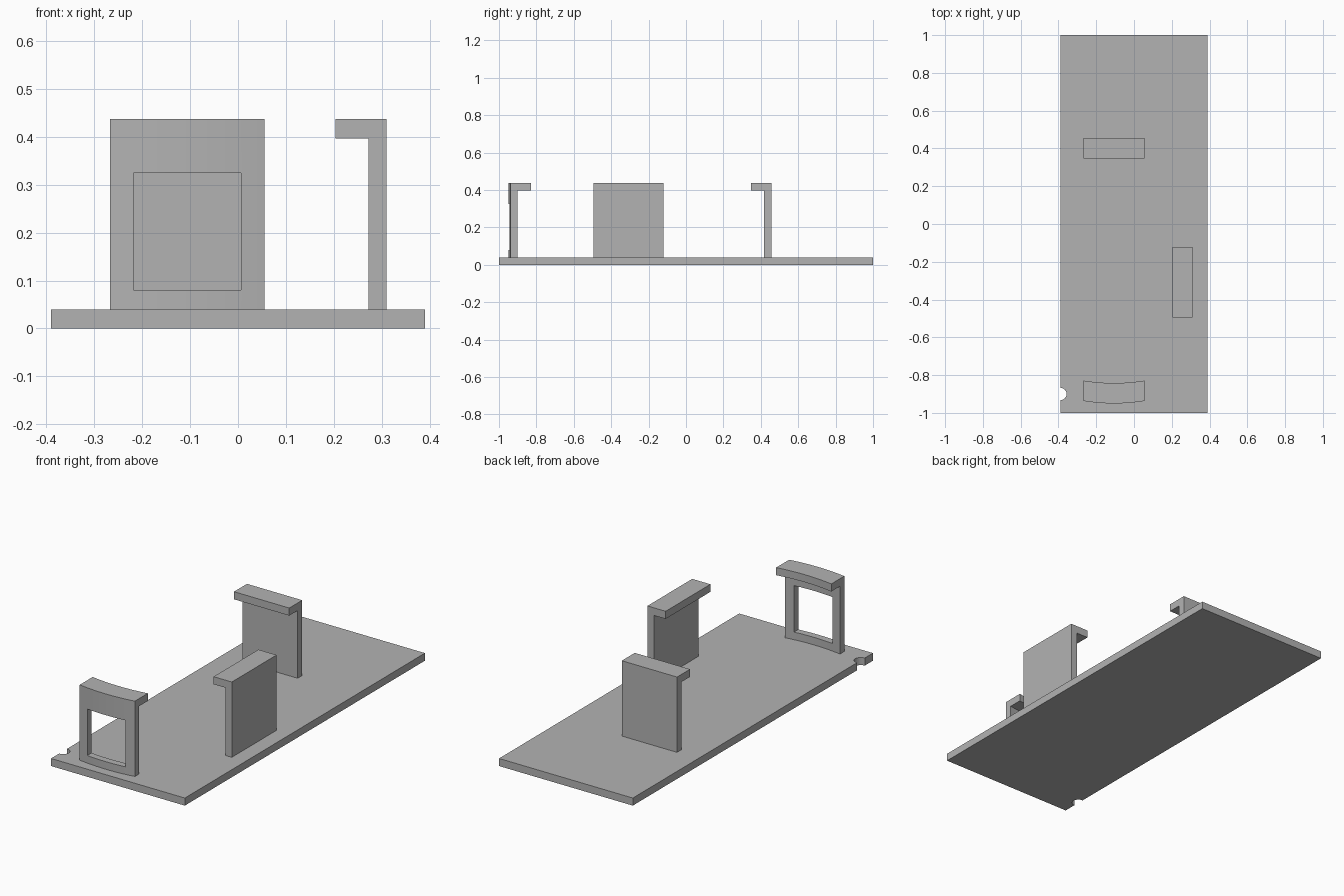
import bpy
import bmesh
import math
from mathutils import Matrix, Vector

cube = bpy.data.objects.get("Cube")
if cube:
    bpy.data.objects.remove(cube, do_unlink=True)

GREY = (0.45, 0.45, 0.45, 1.0)
grey = bpy.data.materials.new("plain_grey")
grey.use_nodes = True
grey.diffuse_color = GREY
grey.node_tree.nodes["Principled BSDF"].inputs["Base Color"].default_value = GREY

BASE_H = 0.04
TOP = 0.437
LIP_Z = 0.397


def finish(bm, name):
    bmesh.ops.recalc_face_normals(bm, faces=bm.faces)
    mesh = bpy.data.meshes.new(name)
    bm.to_mesh(mesh)
    bm.free()
    mesh.materials.append(grey)
    obj = bpy.data.objects.new(name, mesh)
    bpy.context.collection.objects.link(obj)
    return obj


def box(name, low, high):
    low, high = Vector(low), Vector(high)
    bm = bmesh.new()
    size = Matrix.Diagonal((*(high - low), 1))
    bmesh.ops.create_cube(bm, size=1, matrix=Matrix.Translation((low + high) / 2) @ size)
    return finish(bm, name)


def cut(obj, cutter):
    """Subtract the cutter, bake the result and discard the cutter."""
    cutter.hide_render = True
    mod = obj.modifiers.new("cut", "BOOLEAN")
    mod.operation = "DIFFERENCE"
    mod.solver = "EXACT"
    mod.object = cutter
    bpy.context.view_layer.update()
    graph = bpy.context.evaluated_depsgraph_get()
    mesh = bpy.data.meshes.new_from_object(obj.evaluated_get(graph))
    obj.modifiers.clear()
    obj.data = mesh
    bpy.data.objects.remove(cutter, do_unlink=True)


def bracket(name, width, location, turn, wall=0.038, lip=0.108, bow=0.0, steps=1):
    """Upright wall with a top lip, swept across its width; bow curves it outward."""
    profile = [(0, BASE_H), (wall, BASE_H), (wall, LIP_Z), (lip, LIP_Z), (lip, TOP), (0, TOP)]
    bm = bmesh.new()
    rings = []
    for i in range(steps + 1):
        t = 2 * i / steps - 1
        offset = -bow * (1 - t * t)
        rings.append([bm.verts.new((t * width / 2, y + offset, z)) for y, z in profile])
    for a, b in zip(rings, rings[1:]):
        for j in range(len(profile)):
            k = (j + 1) % len(profile)
            bm.faces.new((a[j], a[k], b[k], b[j]))
    bm.faces.new(rings[0])
    bm.faces.new(rings[-1])
    place = Matrix.Translation(location) @ Matrix.Rotation(math.radians(turn), 4, "Z")
    bmesh.ops.transform(bm, matrix=place, verts=bm.verts)
    return finish(bm, name)


# Base plate with a round notch in its right edge
plate = box("base_plate", (-0.39, -1, 0), (0.39, 1, BASE_H))
bm = bmesh.new()
bmesh.ops.create_cone(bm, cap_ends=True, segments=32, radius1=0.032, radius2=0.032,
                      depth=0.2, matrix=Matrix.Translation((-0.389, -0.9, 0.02)))
cut(plate, finish(bm, "notch_cutter"))

# Curved front bracket with a window
front = bracket("front_bracket", 0.322, (-0.106, -0.937, 0), 0, wall=0.036, bow=0.013, steps=16)
cut(front, box("window_cutter", (-0.218, -1.1, 0.08), (0.006, -0.85, 0.325)))
bpy.ops.object.select_all(action="DESELECT")
front.select_set(True)
bpy.context.view_layer.objects.active = front
bpy.ops.object.shade_smooth_by_angle(angle=math.radians(30))

# Flat side and back brackets
bracket("side_bracket", 0.373, (0.31, -0.308, 0), 90, lip=0.106)
bracket("back_bracket", 0.322, (-0.106, 0.456, 0), 180)
